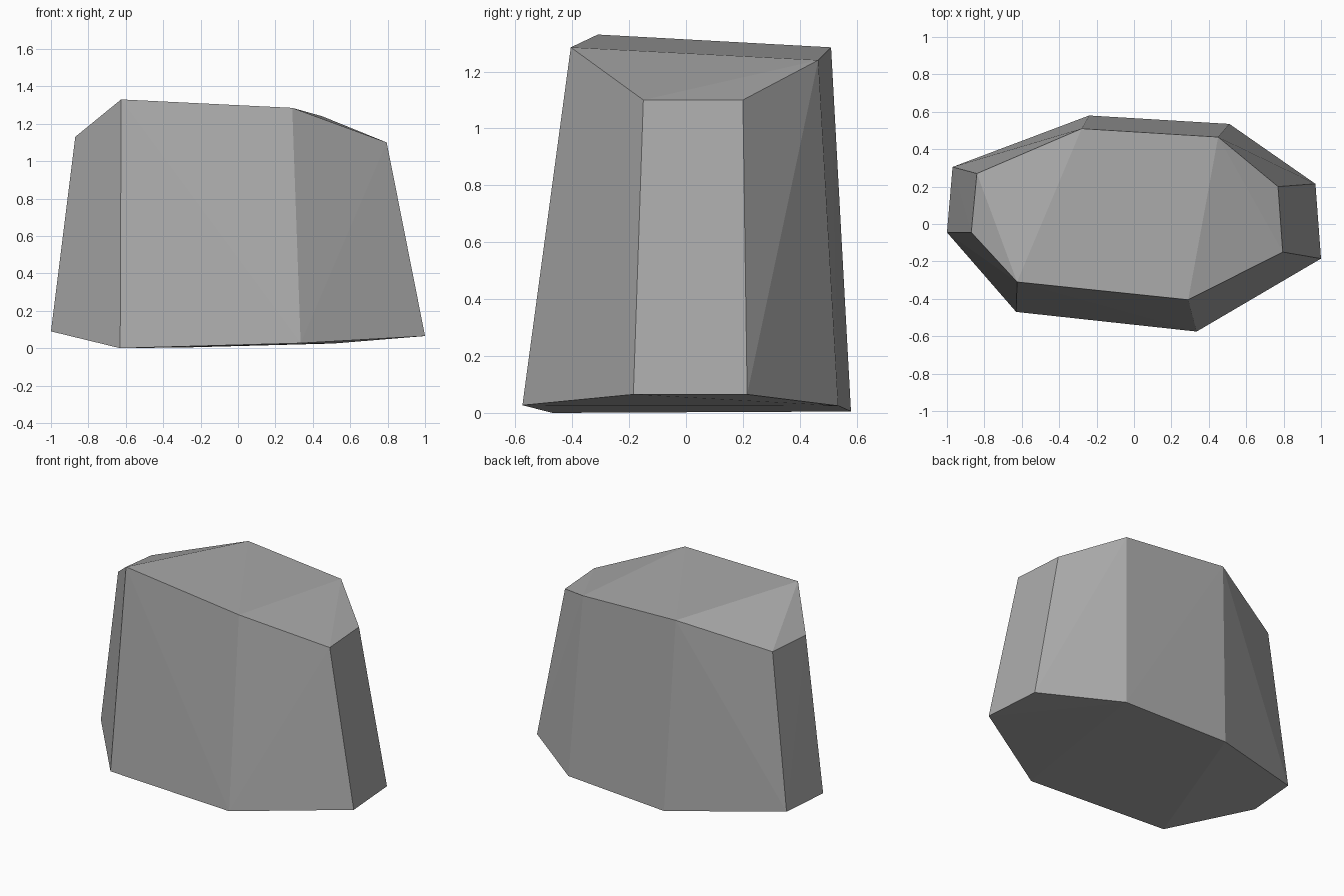
import bpy
import bmesh

# Remove the default cube
cube = bpy.data.objects.get("Cube")
if cube:
    bpy.data.objects.remove(cube, do_unlink=True)

# Plain grey stone
stone = bpy.data.materials.new("stone_grey")
stone.use_nodes = True
grey = (0.4, 0.4, 0.4, 1)
stone.diffuse_color = grey
stone.node_tree.nodes["Principled BSDF"].inputs["Base Color"].default_value = grey

# Eight-sided outlines of the foot and the crown of the rock
foot = [(-0.97, 0.305, 0.09), (-0.24, 0.58, 0.005), (0.51, 0.535, 0.025),
        (0.97, 0.215, 0.065), (1.0, -0.185, 0.065), (0.335, -0.575, 0.027),
        (-0.63, -0.47, 0.0), (-1.0, -0.045, 0.09)]
crown = [(-0.84, 0.27, 1.13), (-0.28, 0.51, 1.285), (0.45, 0.465, 1.24),
         (0.77, 0.2, 1.1), (0.795, -0.15, 1.1), (0.29, -0.405, 1.285),
         (-0.625, -0.31, 1.33), (-0.87, -0.045, 1.13)]

# Wrap the outlines in a faceted convex shell
bm = bmesh.new()
for point in foot + crown:
    bm.verts.new(point)
bmesh.ops.convex_hull(bm, input=bm.verts)
bmesh.ops.recalc_face_normals(bm, faces=bm.faces)

mesh = bpy.data.meshes.new("rock")
bm.to_mesh(mesh)
bm.free()
mesh.materials.append(stone)
rock = bpy.data.objects.new("rock", mesh)
bpy.context.collection.objects.link(rock)
